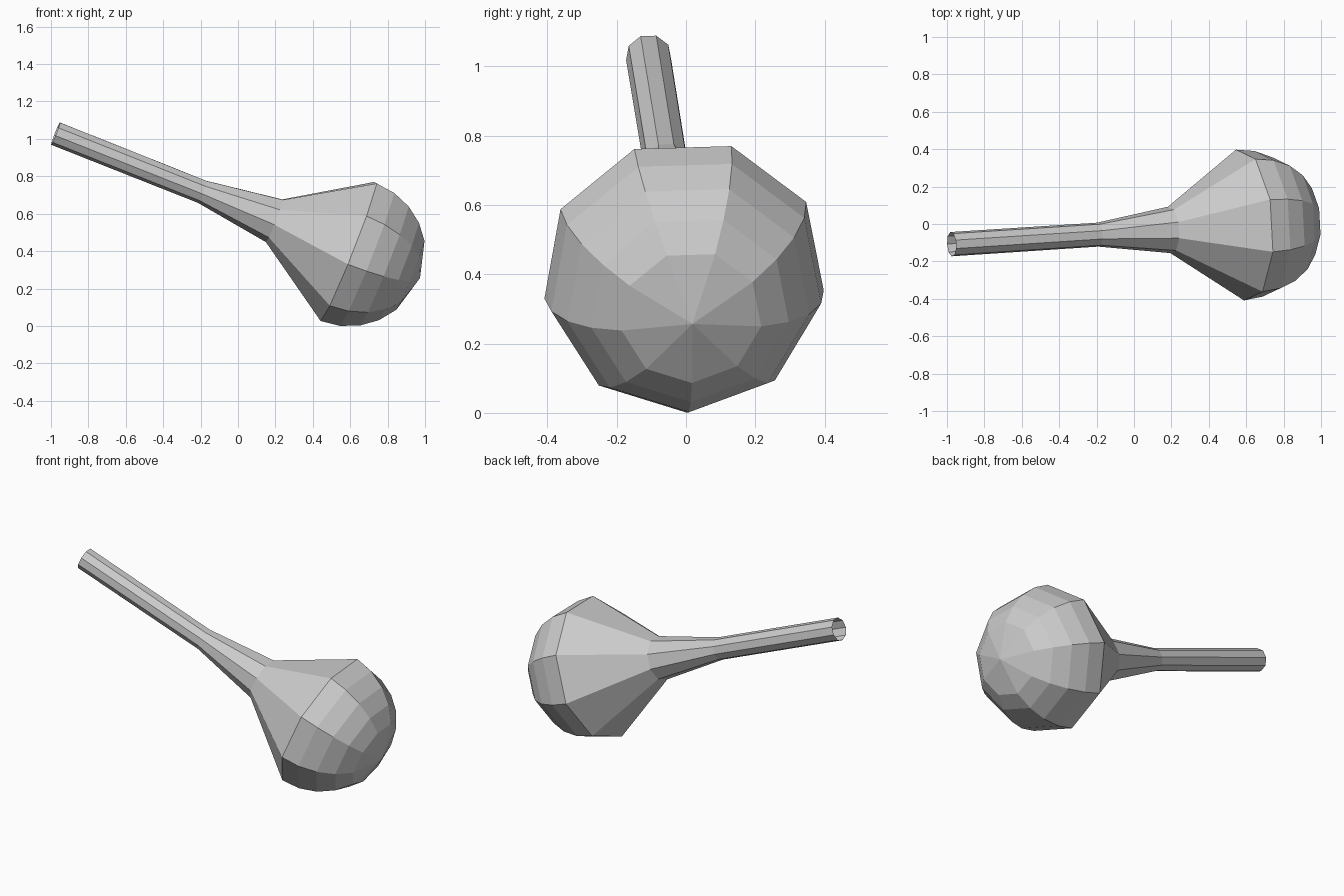
import bpy, bmesh
from math import sin, cos, pi, radians
from mathutils import Vector

if "Cube" in bpy.data.objects:
    bpy.data.objects.remove(bpy.data.objects["Cube"])

SIDES = 9
START = Vector((-0.975, -0.108, 1.03))      # centre of the open tube end
AXIS = Vector((1, 0.065, -0.397)).normalized()
ROLL = radians(1.8)
R = 0.41                                    # bulb radius
BULB = 1.69                                 # bulb's widest ring, along the axis

# Profile as (distance along axis, radius): tube, flare, cone
profile = [(0, 0.066), (0.846, 0.065), (1.262, 0.126)]
# Rounded bulb end, a 15 degree stepped dome with a flatter tip
profile += [(BULB + R * sin(radians(a)), R * cos(radians(a))) for a in (0, 15, 30, 45, 60)]

side = Vector((0, 0, 1)).cross(AXIS).normalized()
down = side.cross(AXIS).normalized()
if down.z > 0:
    down = -down

bm = bmesh.new()
rings = []
for t, r in profile:
    ring = []
    for i in range(SIDES):
        a = 2 * pi * i / SIDES + ROLL
        ring.append(bm.verts.new(START + AXIS * t + (down * cos(a) + side * sin(a)) * r))
    rings.append(ring)

# Skin between rings; the tube end stays open
for lo, hi in zip(rings, rings[1:]):
    for i in range(SIDES):
        j = (i + 1) % SIDES
        bm.faces.new((lo[i], lo[j], hi[j], hi[i]))

# Fan at the bulb tip
tip = bm.verts.new(START + AXIS * (BULB + R))
for i in range(SIDES):
    bm.faces.new((rings[-1][i], rings[-1][(i + 1) % SIDES], tip))

bmesh.ops.recalc_face_normals(bm, faces=bm.faces)
# Make sure the open shell faces outward
bm.normal_update()
f = bm.faces[0]
c = f.calc_center_median() - START
if f.normal.dot(c - AXIS * c.dot(AXIS)) < 0:
    bmesh.ops.reverse_faces(bm, faces=bm.faces)

mesh = bpy.data.meshes.new("bulb_with_handle")
bm.to_mesh(mesh)
bm.free()
obj = bpy.data.objects.new("bulb_with_handle", mesh)
bpy.context.collection.objects.link(obj)
